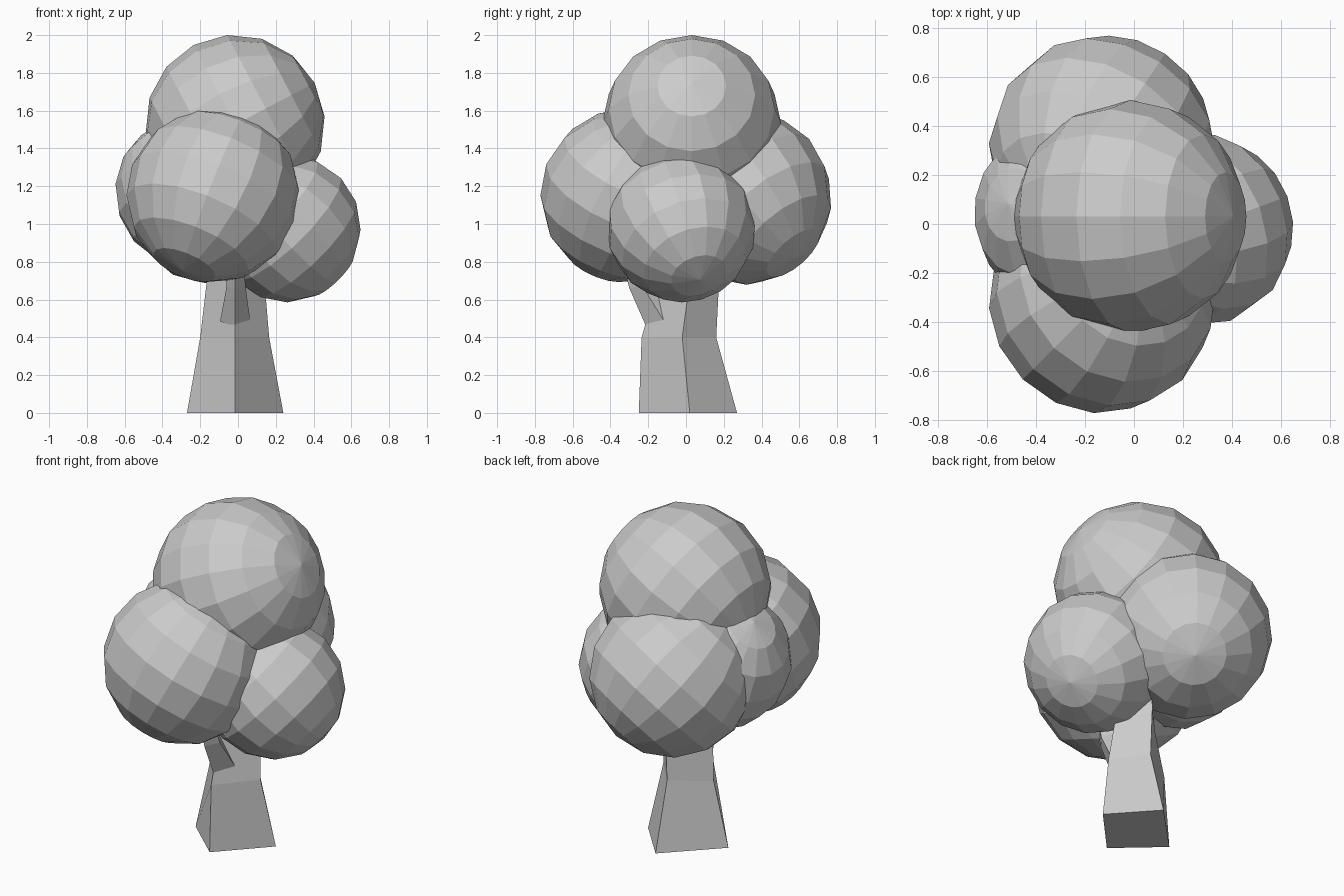
import bpy
import bmesh
from mathutils import Vector, Matrix

if "Cube" in bpy.data.objects:
    bpy.data.objects.remove(bpy.data.objects["Cube"])


def add_object(name, bm):
    bmesh.ops.recalc_face_normals(bm, faces=bm.faces)
    mesh = bpy.data.meshes.new(name)
    bm.to_mesh(mesh)
    bm.free()
    obj = bpy.data.objects.new(name, mesh)
    bpy.context.collection.objects.link(obj)
    return obj


def leaf_ball(name, center, radius, pole):
    """Flat-shaded ball whose pole points along the given direction."""
    bm = bmesh.new()
    turn = Vector(pole).to_track_quat('Z', 'Y').to_matrix().to_4x4()
    bmesh.ops.create_uvsphere(bm, u_segments=16, v_segments=8, radius=radius,
                              matrix=Matrix.Translation(center) @ turn)
    return add_object(name, bm)


def loft(name, rings):
    """Closed tube through rings of four corners."""
    bm = bmesh.new()
    loops = [[bm.verts.new(p) for p in ring] for ring in rings]
    for a, b in zip(loops, loops[1:]):
        for i in range(4):
            j = (i + 1) % 4
            bm.faces.new((a[i], a[j], b[j], b[i]))
    bm.faces.new(loops[0][::-1])
    bm.faces.new(loops[-1])
    return add_object(name, bm)


def diamond(z, left, right, front, back, fx=-0.015, ry=0.0):
    return [(left, -ry, z), (fx, front, z), (right, ry, z), (-fx, back, z)]


# Trunk: tapered diamond section, running up into the leaves
loft("trunk", [
    diamond(0.0, -0.27, 0.24, -0.25, 0.27, ry=0.02),
    diamond(0.40, -0.20, 0.165, -0.235, 0.16, ry=-0.02),
    diamond(0.70, -0.165, 0.14, -0.15, 0.175, ry=0.02),
    diamond(1.20, -0.12, 0.10, -0.11, 0.13),
])

# Short branch rising towards the front ball
loft("branch", [
    [(-0.095, -0.115, 0.485), (-0.015, -0.21, 0.455), (0.065, -0.115, 0.485), (-0.015, -0.08, 0.58)],
    [(-0.06, -0.23, 0.67), (-0.015, -0.30, 0.66), (0.04, -0.23, 0.67), (-0.015, -0.18, 0.70)],
    [(-0.06, -0.31, 0.92), (-0.02, -0.36, 0.90), (0.02, -0.31, 0.92), (-0.02, -0.27, 0.94)],
])

# Leaf balls
for name, center, radius, pole in [
    ("top_leaves", (-0.015, 0.03, 1.527), 0.475, (0.88, 0.0, 0.46)),
    ("front_leaves", (-0.13, -0.31, 1.15), 0.462, (-0.36, -0.36, -0.86)),
    ("back_leaves", (-0.13, 0.31, 1.14), 0.462, (0.40, 0.60, -0.68)),
    ("right_leaves", (0.255, -0.025, 0.98), 0.395, (0.67, 0.25, -0.69)),
    ("left_leaves", (-0.255, 0.04, 1.17), 0.398, (-0.6, 0.1, 0.7)),
]:
    leaf_ball(name, center, radius, pole)
